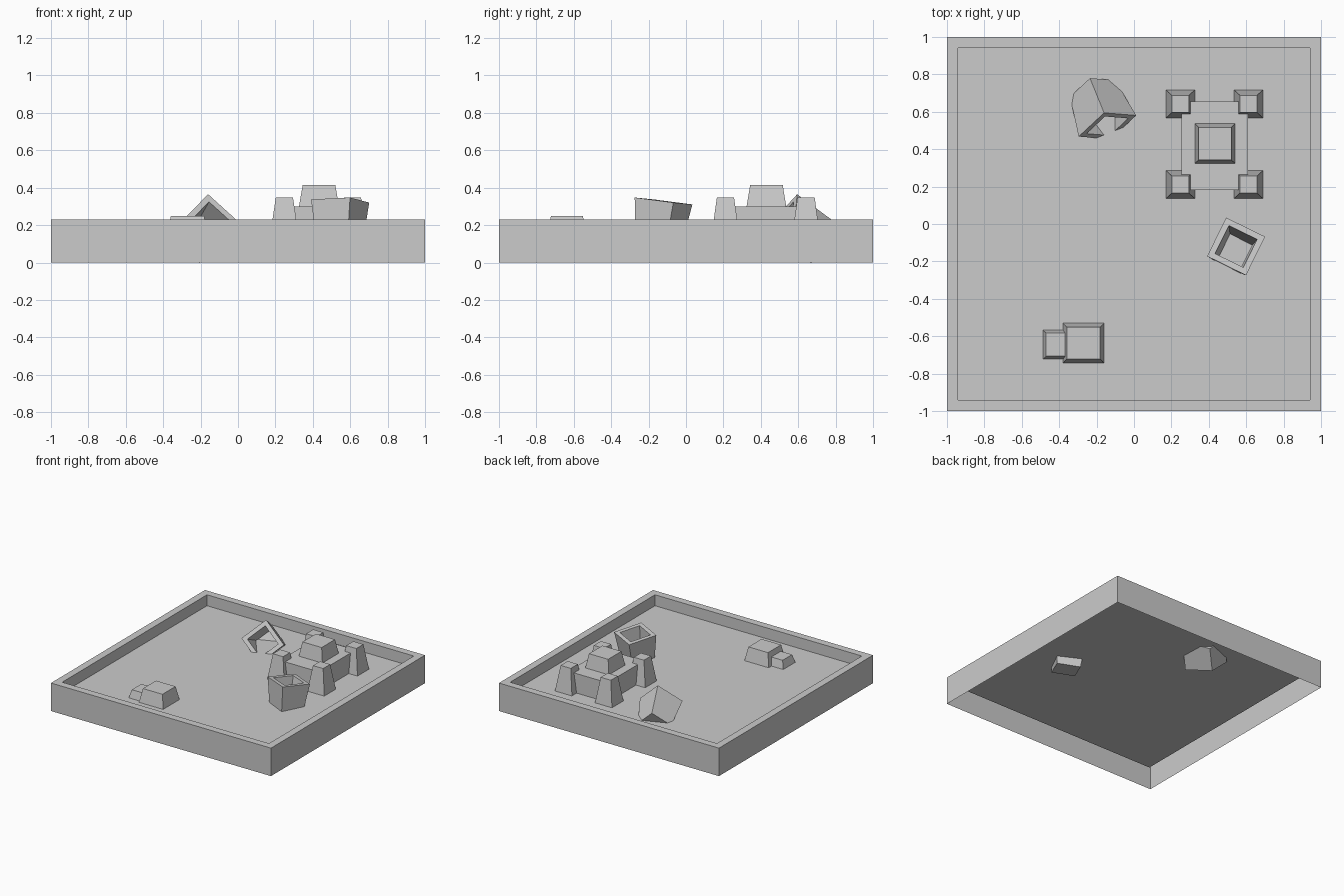
import bpy, bmesh
from mathutils import Vector, Matrix

if "Cube" in bpy.data.objects:
    bpy.data.objects.remove(bpy.data.objects["Cube"])

SAND = 0.14   # height of the sand surface


def finish(bm, name):
    bmesh.ops.recalc_face_normals(bm, faces=bm.faces)
    mesh = bpy.data.meshes.new(name)
    bm.to_mesh(mesh)
    bm.free()
    ob = bpy.data.objects.new(name, mesh)
    bpy.context.collection.objects.link(ob)
    return ob


def ring(bm, hx, hy, z, cx=0, cy=0):
    return [bm.verts.new((cx + sx * hx, cy + sy * hy, z))
            for sx, sy in ((-1, -1), (1, -1), (1, 1), (-1, 1))]


def loft(bm, rings, cap_start=True, cap_end=True):
    for a, b in zip(rings, rings[1:]):
        for i in range(4):
            j = (i + 1) % 4
            bm.faces.new((a[i], a[j], b[j], b[i]))
    if cap_start:
        bm.faces.new(rings[0][::-1])
    if cap_end:
        bm.faces.new(rings[-1])


def block(name, cx, cy, z0, z1, base, top):
    """Tapered sand block with half sizes base and top."""
    bm = bmesh.new()
    loft(bm, [ring(bm, *base, z0, cx, cy), ring(bm, *top, z1, cx, cy)])
    return finish(bm, name)


def bucket(name, centre, x_dir, y_dir, height=0.24):
    """Hollow square bucket; origin at the rim centre, opening along local z."""
    ex = Vector(x_dir).normalized()
    n = ex.cross(Vector(y_dir)).normalized()
    ey = n.cross(ex)
    bm = bmesh.new()
    profile = ((0.091, -height), (0.116, 0), (0.084, 0), (0.065, -height + 0.035))
    loft(bm, [ring(bm, r, r, z) for r, z in profile])
    ob = finish(bm, name)
    rot = Matrix((ex, ey, n)).transposed().to_4x4()
    ob.data.transform(Matrix.Translation(centre) @ rot)
    return ob


# sandbox: open underneath, sand surface sunk inside the rim
bm = bmesh.new()
loft(bm, [ring(bm, 1, 1, 0), ring(bm, 1, 1, 0.23),
          ring(bm, 0.94, 0.94, 0.23), ring(bm, 0.94, 0.94, SAND)],
     cap_start=False)
finish(bm, "sandbox")

# sand castle: slab, central keep, four corner towers
block("castle_slab", 0.432, 0.419, SAND, 0.30, (0.178, 0.237), (0.178, 0.237))
block("castle_keep", 0.433, 0.43, 0.30, 0.415, (0.107, 0.106), (0.087, 0.087))
for x in (0.248, 0.612):
    for y in (0.211, 0.642):
        block("castle_tower", x, y, SAND, 0.347, (0.077, 0.075), (0.046, 0.046))

# sand mounds in the front corner
block("sand_mound_large", -0.27, -0.637, SAND, 0.25, (0.11, 0.107), (0.089, 0.085))
block("sand_mound_small", -0.417, -0.645, SAND, 0.205, (0.07, 0.078), (0.053, 0.062))

# bucket standing slightly tilted in the sand
bucket("standing_bucket", (0.546, -0.12, 0.329),
       (0.898, -0.44, 0.043), (0.43, 0.89, -0.116))

# bucket lying on one edge, half buried
u = Vector((0.938, 0.345, -0.05)).normalized()
v = Vector((-0.152, 0.413, 0.9))
v = (v - u * v.dot(u)).normalized()
bucket("fallen_bucket", (-0.142, 0.524, 0.218), u + v, v - u)
